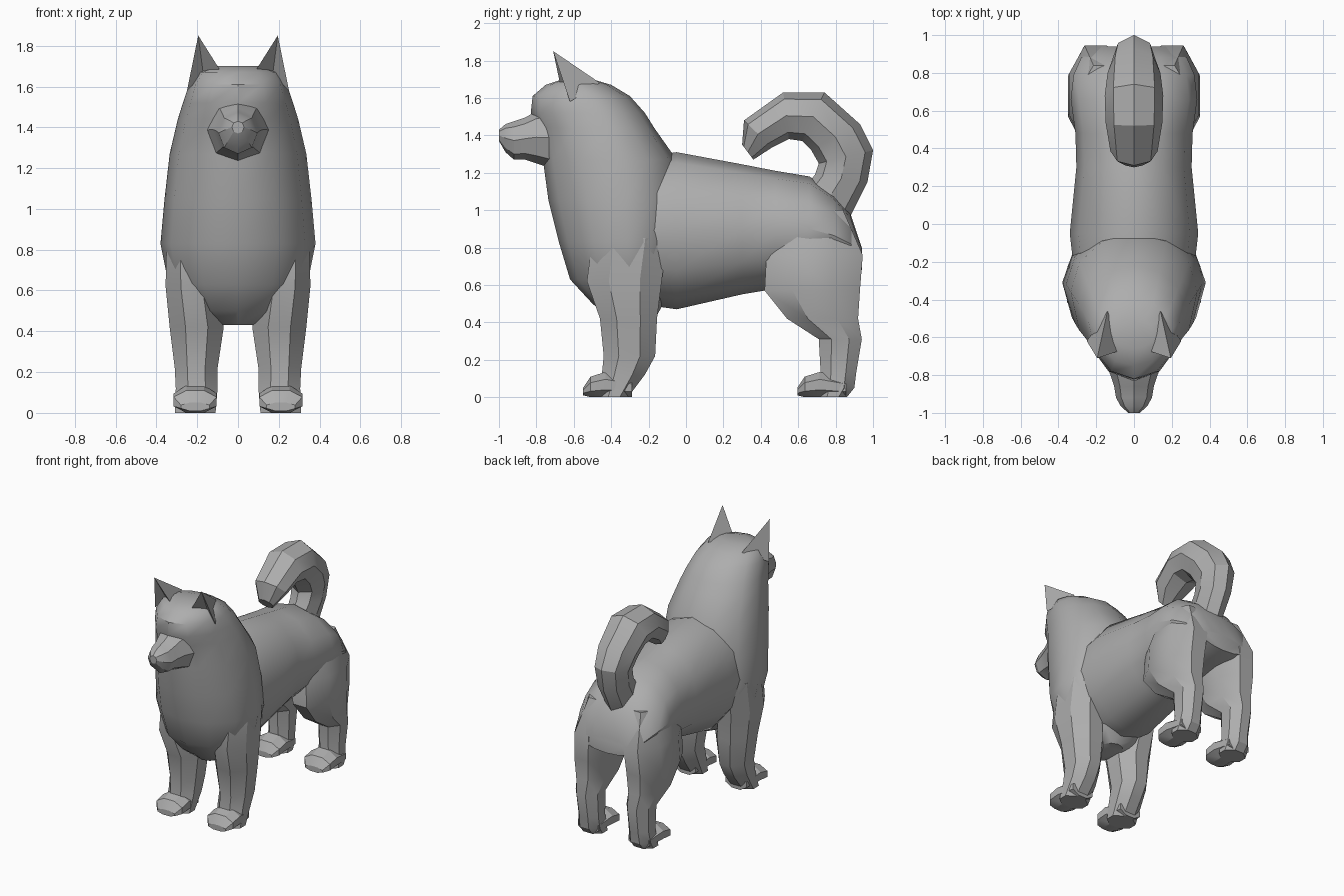
import bpy, bmesh, math
from mathutils import Vector

old = bpy.data.objects.get("Cube")
if old:
    bpy.data.objects.remove(old, do_unlink=True)

grey = bpy.data.materials.new("plain grey")
grey.use_nodes = True
COLOUR = (0.42, 0.42, 0.42, 1)
grey.diffuse_color = COLOUR
grey.node_tree.nodes["Principled BSDF"].inputs["Base Color"].default_value = COLOUR


def finish(name, bm, angle):
    bmesh.ops.recalc_face_normals(bm, faces=bm.faces)
    mesh = bpy.data.meshes.new(name)
    bm.to_mesh(mesh)
    bm.free()
    mesh.materials.append(grey)
    obj = bpy.data.objects.new(name, mesh)
    bpy.context.collection.objects.link(obj)
    bpy.ops.object.select_all(action="DESELECT")
    obj.select_set(True)
    bpy.context.view_layer.objects.active = obj
    bpy.ops.object.shade_smooth_by_angle(angle=math.radians(angle))
    return obj


def oval(centre, u, v, n, back=None, boxy=False):
    """Ring of n points; back replaces v on the negative half."""
    back = v if back is None else back
    shift, grow = (math.pi / n, 1 / math.cos(math.pi / n)) if boxy else (0, 1)
    ring = []
    for i in range(n):
        a = 2 * math.pi * i / n + shift
        s = math.sin(a)
        ring.append(centre + (u * math.cos(a) + (v if s > 0 else back) * s) * grow)
    return ring


def loft(name, rings, angle=38):
    bm = bmesh.new()
    loops = [[bm.verts.new(p) for p in ring] for ring in rings]
    n = len(loops[0])
    for a, b in zip(loops, loops[1:]):
        for i in range(n):
            j = (i + 1) % n
            bm.faces.new((a[i], a[j], b[j], b[i]))
    bm.faces.new(loops[0])
    bm.faces.new(loops[-1])
    return finish(name, bm, angle)


def along_y(rows, n, x=0, boxy=False):
    """Rows: y, bottom, top, half width."""
    return [oval(Vector((x, y, (lo + hi) / 2)), Vector((w, 0, 0)),
                 Vector((0, 0, (hi - lo) / 2)), n, boxy=boxy) for y, lo, hi, w in rows]


# Torso and rump
loft("torso", along_y([
    (-0.40, 0.52, 1.26, 0.30), (-0.05, 0.47, 1.31, 0.34), (0.30, 0.55, 1.245, 0.305),
    (0.48, 0.58, 1.21, 0.31), (0.66, 0.62, 1.18, 0.335), (0.79, 0.64, 1.09, 0.32),
    (0.88, 0.66, 0.98, 0.28), (0.94, 0.68, 0.80, 0.20)], 12))

# Chest, thick neck and head: z, front, back, half width, widest y
ruff = []
for z, front, rear, w, mid in [
        (0.43, -0.42, -0.16, 0.10, -0.30), (0.50, -0.50, -0.12, 0.25, -0.30),
        (0.63, -0.62, -0.08, 0.34, -0.30), (0.83, -0.68, -0.02, 0.38, -0.31),
        (1.05, -0.735, -0.02, 0.36, -0.32), (1.27, -0.765, -0.05, 0.335, -0.36),
        (1.44, -0.79, -0.17, 0.295, -0.42), (1.52, -0.83, -0.22, 0.27, -0.46),
        (1.61, -0.82, -0.30, 0.24, -0.52), (1.67, -0.75, -0.40, 0.20, -0.56),
        (1.70, -0.66, -0.50, 0.11, -0.58)]:
    ruff.append(oval(Vector((0, mid, z)), Vector((w, 0, 0)),
                     Vector((0, rear - mid, 0)), 12, Vector((0, mid - front, 0))))
loft("chest_neck_and_head", ruff)

# Muzzle and nose
loft("muzzle", along_y([
    (-0.68, 1.21, 1.56, 0.17), (-0.80, 1.25, 1.53, 0.125), (-0.86, 1.27, 1.495, 0.105),
    (-0.92, 1.27, 1.475, 0.095), (-0.965, 1.31, 1.46, 0.07),
    (-1.0, 1.37, 1.43, 0.03)], 8), 25)

# Curled tail: outer y, z, inner y, z, half width
tail = []
for oy, oz, iy, iz, w in [
        (0.88, 0.97, 0.60, 1.08, 0.10), (0.97, 1.15, 0.69, 1.19, 0.11),
        (1.00, 1.32, 0.71, 1.25, 0.12), (0.93, 1.46, 0.67, 1.32, 0.14),
        (0.74, 1.63, 0.62, 1.37, 0.155), (0.52, 1.63, 0.55, 1.38, 0.15),
        (0.31, 1.48, 0.46, 1.335, 0.125), (0.30, 1.35, 0.36, 1.27, 0.06)]:
    outer, inner = Vector((0, oy, oz)), Vector((0, iy, iz))
    tail.append(oval((outer + inner) / 2, Vector((w, 0, 0)), (outer - inner) / 2, 8))
loft("tail", tail, 30)

# Leg rings: z, front, back, inner x, outer x
FRONT_LEG = [
    (0.85, -0.50, -0.10, 0.12, 0.35), (0.62, -0.53, -0.13, 0.10, 0.355),
    (0.42, -0.46, -0.155, 0.07, 0.335), (0.22, -0.44, -0.165, 0.10, 0.31),
    (0.12, -0.45, -0.22, 0.10, 0.305), (0.0, -0.46, -0.31, 0.11, 0.31)]
HIND_LEG = [
    (1.00, 0.52, 0.84, 0.08, 0.27), (0.76, 0.43, 0.945, 0.06, 0.345),
    (0.57, 0.42, 0.93, 0.08, 0.35), (0.42, 0.54, 0.92, 0.10, 0.33),
    (0.31, 0.71, 0.94, 0.12, 0.30), (0.13, 0.72, 0.91, 0.125, 0.29),
    (0.05, 0.71, 0.90, 0.12, 0.30), (0.0, 0.71, 0.86, 0.12, 0.30)]
# Paw rows: distance ahead of the heel, bottom, top, half width
PAW = [(0.0, 0.0, 0.10, 0.085), (0.14, 0.0, 0.135, 0.105),
       (0.22, 0.0, 0.11, 0.105), (0.26, 0.01, 0.05, 0.07)]


def leg(name, rows, s):
    rings = []
    for z, front, rear, xi, xo in rows:
        rings.append(oval(Vector((s * (xi + xo) / 2, (front + rear) / 2, z)),
                          Vector(((xo - xi) / 2, 0, 0)),
                          Vector((0, (rear - front) / 2, 0)), 8, boxy=True))
    loft(name, rings, 30)


def ear(name, s):
    points = {"tip": (0.195, -0.71, 1.85), "inner": (0.075, -0.67, 1.66),
              "outer": (0.25, -0.62, 1.58), "back": (0.14, -0.46, 1.68),
              "hollow": (0.17, -0.60, 1.66)}
    bm = bmesh.new()
    v = {k: bm.verts.new((s * x, y, z)) for k, (x, y, z) in points.items()}
    for face in ("tip inner hollow", "tip hollow outer", "tip outer back",
                 "tip back inner", "inner back hollow", "hollow back outer"):
        bm.faces.new([v[k] for k in face.split()])
    finish(name, bm, 20)


for side, s in (("left", 1), ("right", -1)):
    leg(side + "_front_leg", FRONT_LEG, s)
    leg(side + "_hind_leg", HIND_LEG, s)
    for end, heel in (("front", -0.29), ("hind", 0.855)):
        loft(f"{side}_{end}_paw",
             along_y([(heel - d, lo, hi, w) for d, lo, hi, w in PAW], 8, s * 0.21, True), 25)
    ear(side + "_ear", s)
